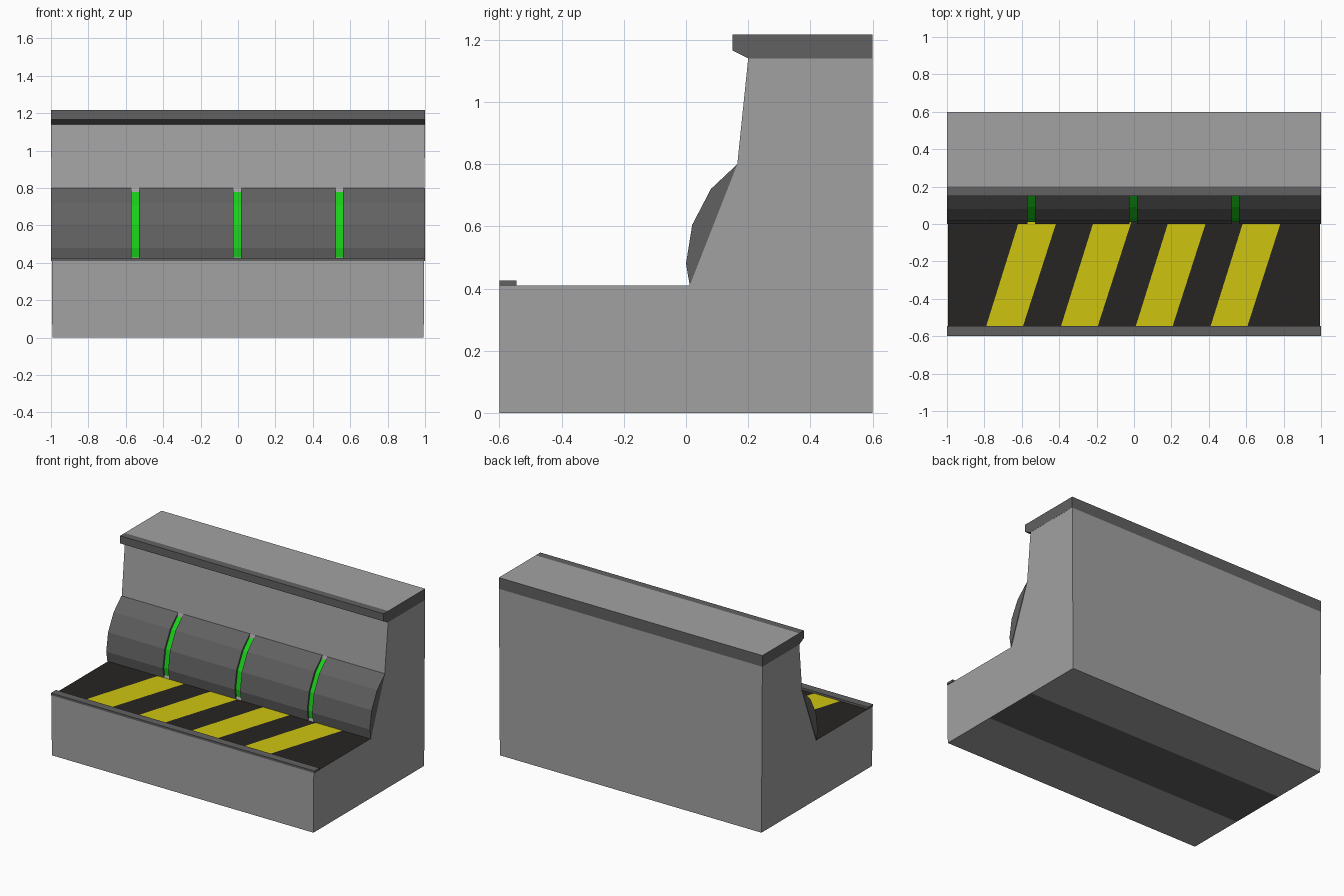
import bpy, bmesh

if "Cube" in bpy.data.objects:
    bpy.data.objects.remove(bpy.data.objects["Cube"])


def material(name, r, g, b):
    m = bpy.data.materials.new(name)
    m.diffuse_color = (r, g, b, 1)
    m.use_nodes = True
    m.node_tree.nodes["Principled BSDF"].inputs["Base Color"].default_value = m.diffuse_color
    return m


GREY = material("light_grey", 0.36, 0.36, 0.36)
DARK = material("dark_grey", 0.12, 0.12, 0.12)
BLACK = material("black", 0.02, 0.018, 0.016)
YELLOW = material("yellow", 0.62, 0.55, 0.005)
GREEN = material("green", 0.01, 0.62, 0.01)


def extrude_x(name, profile, x0, x1, mat, edge_mats=None, taper=0.0):
    """Extrude a (y, z) profile along x; edge_mats recolours chosen side faces."""
    edge_mats = edge_mats or {}
    me = bpy.data.meshes.new(name)
    me.materials.append(mat)
    for m in edge_mats.values():
        me.materials.append(m)
    slots = {k: i + 1 for i, k in enumerate(edge_mats)}
    bm = bmesh.new()
    rings = []
    for x in (x0, x1):
        rings.append([bm.verts.new((x * (1 - taper * (1.217 - z)), y, z)) for y, z in profile])
    a, b = rings
    n = len(profile)
    bm.faces.new(a)
    bm.faces.new(b[::-1])
    for i in range(n):
        j = (i + 1) % n
        f = bm.faces.new((a[i], b[i], b[j], a[j]))
        f.material_index = slots.get(i, 0)
    bmesh.ops.recalc_face_normals(bm, faces=bm.faces)
    bm.to_mesh(me)
    bm.free()
    ob = bpy.data.objects.new(name, me)
    bpy.context.collection.objects.link(ob)
    return ob


# Main body: base block, sloped wall, dark underside band and black floor
body = [(-0.6, 0), (-0.2, 0), (0.2, 0), (0.6, 0), (0.6, 1.14), (0.2, 1.14),
        (0.165, 0.8), (0.012, 0.41), (-0.545, 0.41), (-0.6, 0.41)]
extrude_x("body", body, -1, 1, GREY, {1: DARK, 7: BLACK}, taper=0.006)

# Overhanging cap with a light top
cap = [(0.15, 1.165), (0.2, 1.14), (0.6, 1.14), (0.6, 1.217), (0.2, 1.217), (0.15, 1.217)]
extrude_x("cap", cap, -1, 1, DARK, {3: GREY})

# Low lip on the front edge
lip = [(-0.6, 0.41), (-0.545, 0.41), (-0.545, 0.425), (-0.6, 0.425)]
extrude_x("front_lip", lip, -1, 1, DARK)

# Bulging panels, separated by slots that hold recessed green strips
bulge = [(0.012, 0.41), (0.0, 0.48), (0.02, 0.605), (0.08, 0.72), (0.165, 0.8)]
strip = [(0.019, 0.425), (0.012, 0.48), (0.032, 0.6), (0.09, 0.71), (0.156, 0.778)]
slots = [(-0.57, -0.53), (-0.025, 0.015), (0.525, 0.562)]
left = -1
for i, (s0, s1) in enumerate(slots + [(1, 1)]):
    extrude_x(f"bulge_panel_{i}", bulge, left, s0, DARK)
    if s1 > s0:
        extrude_x(f"light_strip_{i}", strip, s0, s1, GREEN)
    left = s1

# Slanted warning stripes on the floor
for i in range(4):
    x = -0.79 + 0.4 * i
    me = bpy.data.meshes.new("warning_stripe")
    z = 0.4115
    me.from_pydata([(x, -0.545, z), (x + 0.197, -0.545, z),
                    (x + 0.376, 0.012, z), (x + 0.174, 0.012, z)], [], [(0, 1, 2, 3)])
    me.materials.append(YELLOW)
    bpy.context.collection.objects.link(bpy.data.objects.new(f"warning_stripe_{i}", me))
